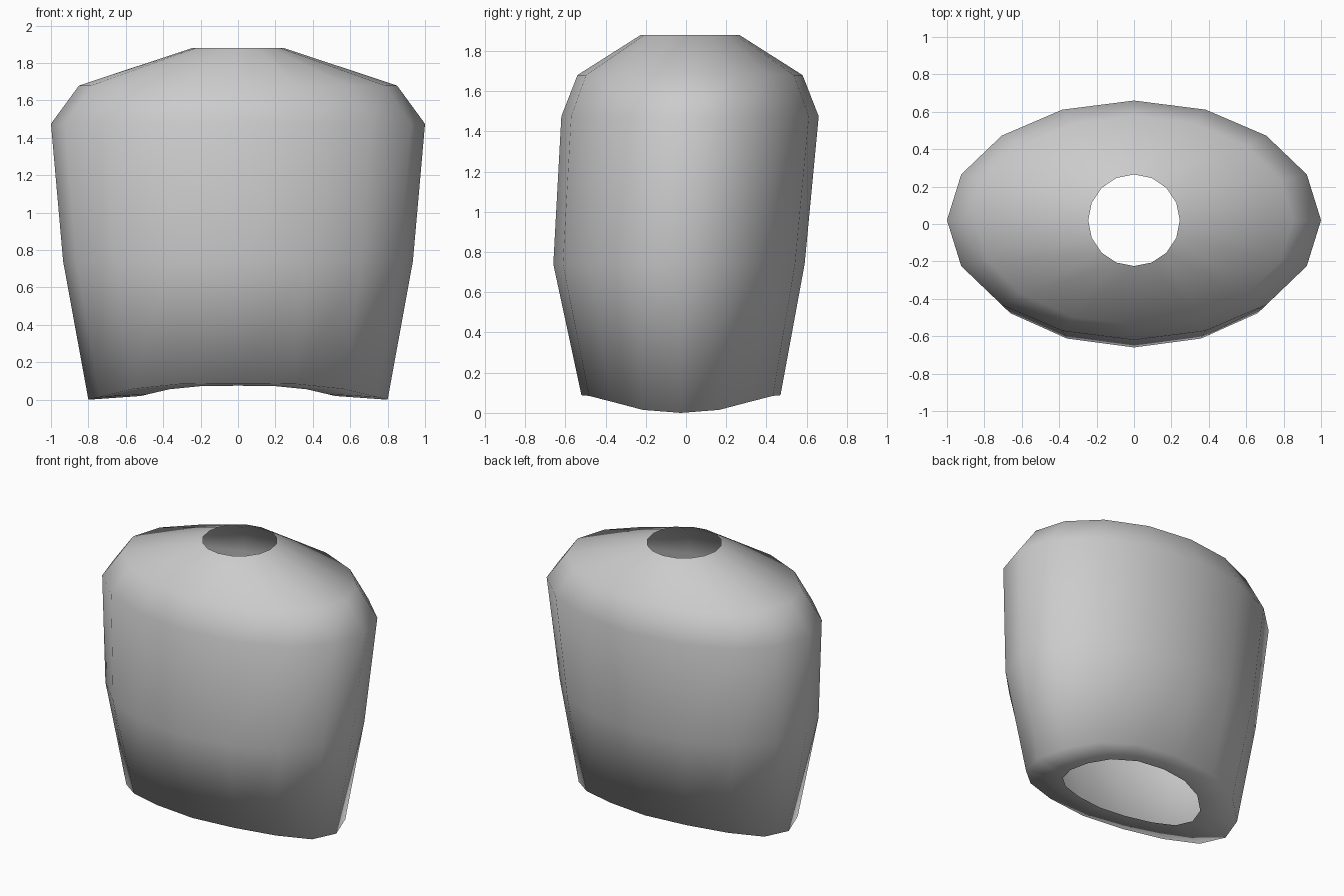
import bpy, bmesh
from math import sin, cos, pi

if "Cube" in bpy.data.objects:
    bpy.data.objects.remove(bpy.data.objects["Cube"])

N = 16
# Arch of the lower hem, from the side point to the front/back point
ARCH = [0, 0.17, 0.65, 0.96, 1.0]

# Rings from bottom opening to neck: half width, half depth, centre y, z, arch height
RINGS = [
    (0.52, 0.325, -0.025, 0.02, 0.055),
    (0.80, 0.495, -0.025, 0.0, 0.088),
    (0.935, 0.625, -0.035, 0.74, 0),
    (1.0, 0.64, 0.02, 1.475, 0),
    (0.85, 0.56, 0.02, 1.68, 0),
    (0.245, 0.245, 0.02, 1.88, 0),
]


def arch(i):
    k = i % 8
    return ARCH[min(k, 8 - k)]


# Torso shell lofted through the rings, open at neck and waist
bm = bmesh.new()
loops = []
for rx, ry, cy, z, h in RINGS:
    loops.append([bm.verts.new((rx * cos(2 * pi * i / N),
                                cy + ry * sin(2 * pi * i / N),
                                z + h * arch(i))) for i in range(N)])
for a, b in zip(loops, loops[1:]):
    for i in range(N):
        j = (i + 1) % N
        bm.faces.new((a[i], a[j], b[j], b[i])).smooth = True

mesh = bpy.data.meshes.new("torso_shell")
bm.to_mesh(mesh)
bm.free()
torso = bpy.data.objects.new("torso_shell", mesh)
bpy.context.collection.objects.link(torso)
